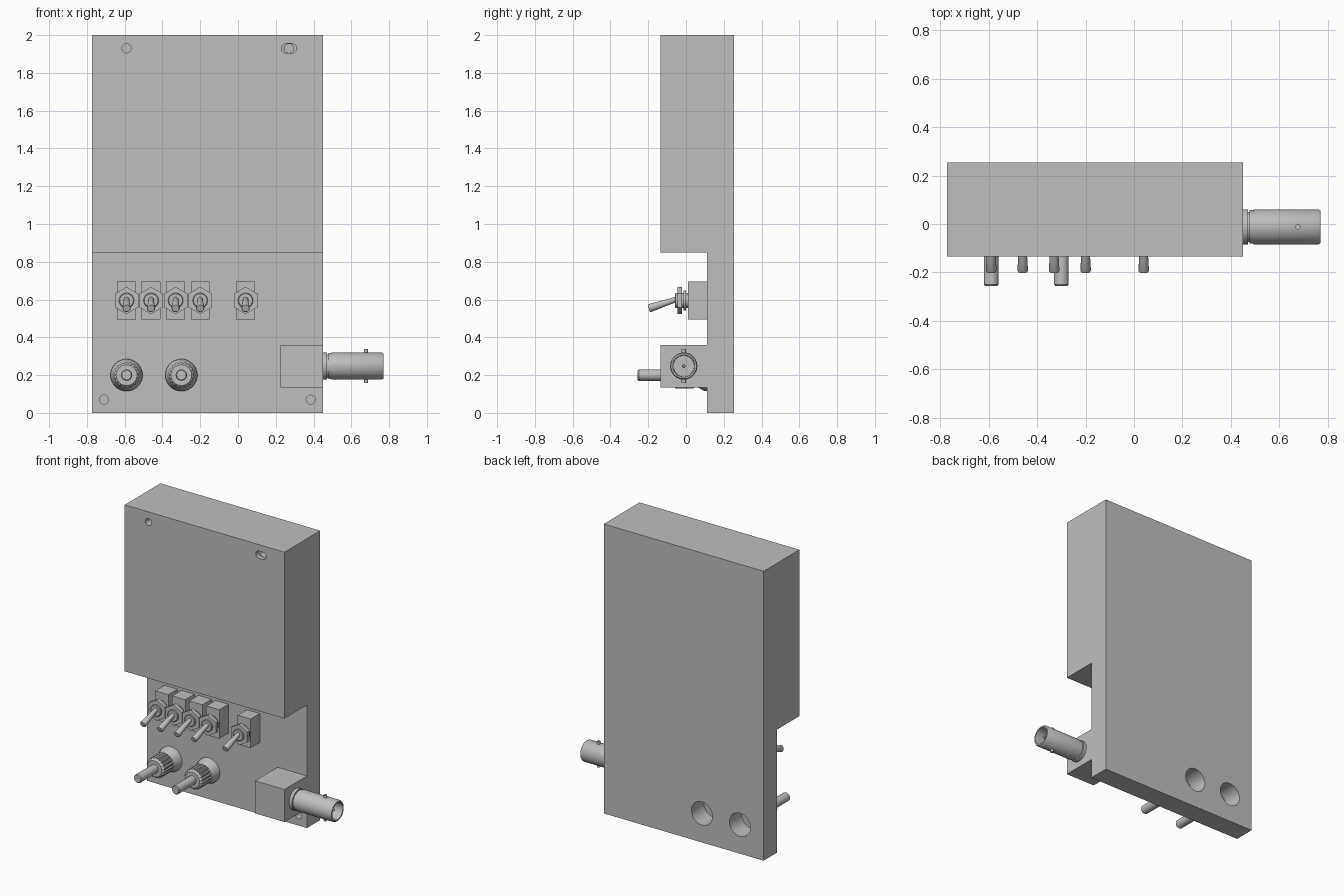
import bpy, bmesh, math
from mathutils import Matrix, Vector

if "Cube" in bpy.data.objects:
    bpy.data.objects.remove(bpy.data.objects["Cube"])

grey = bpy.data.materials.new("plain grey")
grey.diffuse_color = (0.52, 0.52, 0.52, 1)
grey.use_nodes = True
grey.node_tree.nodes["Principled BSDF"].inputs["Base Color"].default_value = grey.diffuse_color


def finish(name, bm, smooth=False):
    bmesh.ops.recalc_face_normals(bm, faces=bm.faces)
    me = bpy.data.meshes.new(name)
    bm.to_mesh(me)
    bm.free()
    ob = bpy.data.objects.new(name, me)
    bpy.context.collection.objects.link(ob)
    me.materials.append(grey)
    if smooth:
        bpy.ops.object.select_all(action='DESELECT')
        ob.select_set(True)
        bpy.context.view_layer.objects.active = ob
        bpy.ops.object.shade_smooth_by_angle(angle=math.radians(35))
    return ob


def box(name, lo, hi):
    bm = bmesh.new()
    bmesh.ops.create_cube(bm, size=1)
    for v in bm.verts:
        v.co = [a + (b - a) * (c + 0.5) for a, b, c in zip(lo, hi, v.co)]
    return finish(name, bm)


def lathe(name, profile, origin, axis, n=32, turn=0, smooth=True, ribs=None):
    """Rings of (distance along axis, radius), capped at both ends.
    Between the two ring numbers in ribs, every other point is pulled in."""
    bm = bmesh.new()
    rot = Matrix.Translation(origin) @ Vector(axis).to_track_quat('Z', 'Y').to_matrix().to_4x4()
    rings = []
    for k, (d, r) in enumerate(profile):
        ring = []
        for i in range(n):
            a = turn + 2 * math.pi * i / n
            q = r * (0.91 if ribs and k in ribs and i % 4 < 2 else 1)
            ring.append(bm.verts.new(rot @ Vector((q * math.cos(a), q * math.sin(a), d))))
        rings.append(ring)
    for a, b in zip(rings, rings[1:]):
        for i in range(n):
            j = (i + 1) % n
            bm.faces.new((a[i], a[j], b[j], b[i]))
    bm.faces.new(rings[0])
    bm.faces.new(rings[-1])
    return finish(name, bm, smooth)


def cut(target, cutter):
    m = target.modifiers.new(cutter.name, 'BOOLEAN')
    m.operation = 'DIFFERENCE'
    m.solver = 'EXACT'
    m.object = cutter
    cutter.hide_render = True
    cutter.hide_set(True)


# Enclosure: stepped side profile (y, z) extruded across the width
bm = bmesh.new()
side = [(0.255, 0), (0.255, 2), (-0.135, 2), (-0.135, 0.85), (0.11, 0.85), (0.11, 0)]
face = bm.faces.new([bm.verts.new((-0.772, y, z)) for y, z in side])
ext = bmesh.ops.extrude_face_region(bm, geom=[face])
bmesh.ops.translate(bm, vec=(1.222, 0, 0),
                    verts=[g for g in ext['geom'] if isinstance(g, bmesh.types.BMVert)])
case = finish("enclosure", bm)

FRONT = (0, -1, 0)
POSTS = (-0.59, -0.30)

# Blind screw holes, with a slot at the upper right
for x, y, z, r, depth in [(-0.59, -0.135, 1.93, 0.024, 0.1), (0.27, -0.135, 1.93, 0.024, 0.1),
                          (-0.71, 0.11, 0.07, 0.024, 0.08), (0.385, 0.11, 0.07, 0.024, 0.08)]:
    cut(case, lathe("screw_hole_cutter", [(-depth, r), (0.02, r)], (x, y, z), FRONT, 24))
slot = lathe("slot_cutter", [(-0.03, 0.025), (0.02, 0.025)], (0, 0, 0), FRONT, 24, turn=0.05)
for v in slot.data.vertices:
    v.co.x += math.copysign(0.015, v.co.x)
slot.location = (0.27, -0.135, 1.93)
cut(case, slot)

# Round access holes in the back, behind the posts
for x in POSTS:
    cut(case, lathe("back_hole_cutter", [(0, 0.08), (0.2, 0.08)], (x, 0.12, 0.2), (0, 1, 0), 40))

# Binding posts: flared base, ribbed knob, pin
for x in POSTS:
    o = (x, 0.11, 0.2)
    lathe("post_base", [(-0.005, 0.085), (0.012, 0.085), (0.045, 0.066), (0.07, 0.058)], o, FRONT, 40)
    lathe("post_knob", [(0.06, 0.055), (0.07, 0.07), (0.165, 0.07), (0.18, 0.055)],
          o, FRONT, 72, smooth=False, ribs=(1, 2))
    lathe("post_pin", [(0.17, 0.03), (0.36, 0.03), (0.366, 0.025)], o, FRONT, 24)

# Toggle switches
for x in (-0.59, -0.46, -0.33, -0.2, 0.04):
    box("switch_body", (x - 0.05, 0.01, 0.495), (x + 0.05, 0.11, 0.695))
    o = (x, 0.01, 0.595)
    lathe("switch_bushing", [(0, 0.04), (0.065, 0.04), (0.068, 0.036)], o, FRONT, 24)
    lathe("switch_washer", [(0.01, 0.053), (0.022, 0.053)], o, FRONT, 24)
    # hexagon with points up and down
    lathe("switch_nut", [(0.03, 0.072), (0.056, 0.072)], o, FRONT, 6, turn=math.pi / 2, smooth=False)
    lathe("switch_lever", [(0, 0.014), (0.05, 0.016), (0.155, 0.022), (0.16, 0.019)],
          (x, -0.045, 0.603), (0, -0.95, -0.31), 20)

# Side connector: block, hollow barrel, centre pin, bayonet studs
box("connector_block", (0.225, -0.135, 0.135), (0.45, 0.11, 0.36))
o = (0.45, -0.012, 0.248)
lathe("connector_barrel",
      [(0, 0.072), (0.022, 0.072), (0.022, 0.062), (0.028, 0.062), (0.028, 0.069), (0.044, 0.069),
       (0.044, 0.072), (0.312, 0.072), (0.32, 0.067), (0.32, 0.058), (0.16, 0.055)],
      o, (1, 0, 0), 40)
lathe("connector_pin", [(0.155, 0.01), (0.29, 0.01), (0.295, 0.006)], o, (1, 0, 0), 16)
for s in (1, -1):
    lathe("bayonet_stud", [(0.065, 0.011), (0.09, 0.011)], (0.677, -0.012, 0.248), (0, 0, s), 16)
